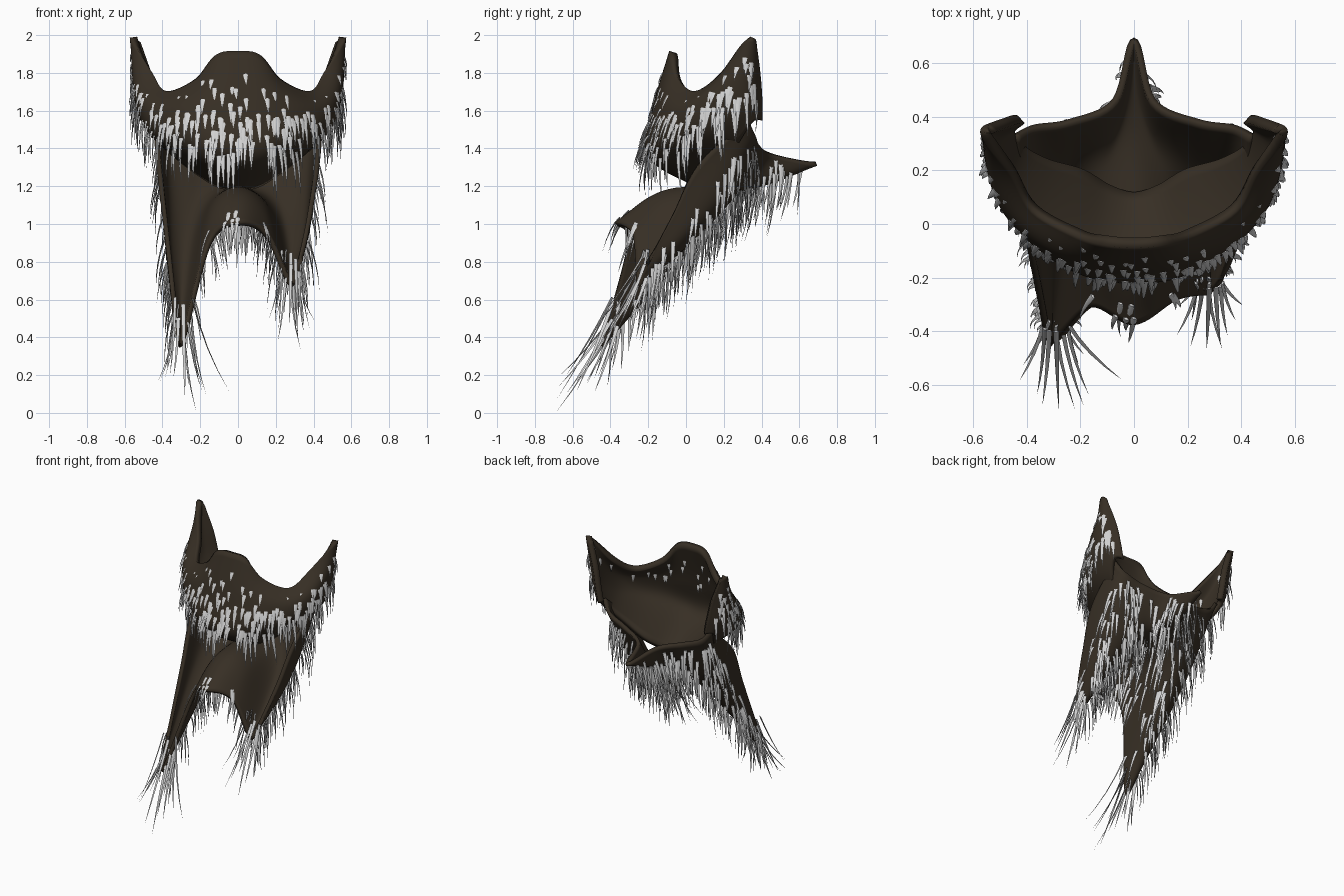
import bpy, math, random
from mathutils import Vector

random.seed(4)
if "Cube" in bpy.data.objects:
    bpy.data.objects.remove(bpy.data.objects["Cube"], do_unlink=True)


def make_material(name, colour):
    mat = bpy.data.materials.new(name)
    mat.use_nodes = True
    mat.diffuse_color = (*colour, 1)
    shader = next(n for n in mat.node_tree.nodes if n.type == "BSDF_PRINCIPLED")
    shader.inputs["Base Color"].default_value = (*colour, 1)
    shader.inputs["Roughness"].default_value = 0.8
    return mat


HIDE = make_material("dark brown hide", (0.038, 0.028, 0.018))
HAIR = make_material("light grey hair", (0.64, 0.64, 0.64))


def make_object(name, verts, faces, material):
    mesh = bpy.data.meshes.new(name)
    mesh.from_pydata(verts, [], faces)
    mesh.materials.append(material)
    obj = bpy.data.objects.new(name, mesh)
    bpy.context.collection.objects.link(obj)
    bpy.ops.object.select_all(action="DESELECT")
    obj.select_set(True)
    bpy.context.view_layer.objects.active = obj
    bpy.ops.object.shade_smooth_by_angle(angle=math.radians(50))
    return obj


def spline(points, t):
    """Smooth curve through the points, t from zero to one."""
    last = len(points) - 1
    s = min(max(t, 0), 1) * last
    i = min(int(s), last - 1)
    f = s - i
    b, c = points[i], points[i + 1]
    a = points[i - 1] if i else b * 2 - c
    d = points[i + 2] if i + 2 <= last else c * 2 - b
    return b + (c - a) * (f / 2) + (a - b * 2.5 + c * 2 - d / 2) * f * f \
        + ((b - c) * 1.5 + (d - a) / 2) * f ** 3


class Sheet:
    """Smooth surface lofted through columns of points."""

    def __init__(self, columns, outward):
        self.columns = columns
        self.outward = outward

    def point(self, u, v):
        return spline([spline(col, v) for col in self.columns], u)

    def along(self, u, v):
        return (self.point(u, v + 0.02) - self.point(u, v - 0.02)).normalized()

    def normal(self, u, v):
        across = self.point(u + 0.01, v) - self.point(u - 0.01, v)
        n = across.cross(self.along(u, v)).normalized()
        return n if n.dot(self.outward(self.point(u, v))) > 0 else -n

    def build(self, name, nu, nv, thickness):
        verts = [self.point(i / nu, j / nv)
                 for i in range(nu + 1) for j in range(nv + 1)]
        row = nv + 1
        faces = [(i * row + j, i * row + j + 1, (i + 1) * row + j + 1, (i + 1) * row + j)
                 for i in range(nu) for j in range(nv)]
        obj = make_object(name, verts, faces, HIDE)
        solid = obj.modifiers.new("thickness", "SOLIDIFY")
        solid.thickness = thickness
        solid.offset = 0
        return obj


def mirrored(half, change=lambda i, j, p: p):
    """Full set of columns from the +x half; change adjusts the -x side."""
    half = [[Vector(p) for p in col] for col in half]
    flip = [[change(i, j, Vector((-p.x, p.y, p.z))) for j, p in enumerate(col)]
            for i, col in enumerate(half)]
    return flip[:0:-1] + half


class Fur:
    """Collects tapered, flattened hair strands into one mesh."""

    def __init__(self):
        self.verts, self.faces = [], []

    def strand(self, root, bend, end, radius, rings=4):
        start = len(self.verts)
        along = (end - root).normalized()
        side = along.cross(bend - root)
        if side.length < 1e-5:
            side = along.cross(Vector((1, 0, 0)))
        side.normalize()
        thick = along.cross(side) * 0.4
        for k in range(rings):
            t = k / rings
            c = root * (1 - t) ** 2 + bend * 2 * t * (1 - t) + end * t * t
            r = radius * (1 - t) ** 0.7
            self.verts += [c + side * r, c + thick * r, c - side * r, c - thick * r]
        self.verts.append(end)
        tip = len(self.verts) - 1
        self.faces.append(tuple(start + m for m in reversed(range(4))))
        for k in range(rings):
            for m in range(4):
                a, b = start + k * 4 + m, start + k * 4 + (m + 1) % 4
                self.faces.append((a, b, tip) if k == rings - 1 else (a, b, b + 4, a + 4))

    def hang(self, sheet, u, v, length, radius, lean, follow, inside=False):
        """Hair falling from the sheet; follow blends gravity with the surface."""
        n = sheet.normal(u, v) * (-1 if inside else 1)
        root = sheet.point(u, v) + n * 0.018
        fall = Vector((random.uniform(-0.12, 0.12), random.uniform(-0.25, 0), -1))
        drift = fall.lerp(sheet.along(u, v), follow)
        end = root + (drift + n * lean) * length
        self.strand(root, root + n * length * lean + drift * length * 0.4, end, radius)

    def build(self, name):
        return make_object(name, self.verts, self.faces, HAIR)


# Collar: open at the back, columns run rim, middle, lower bulge, under edge
collar_half = [
    [(0, -.07, 1.91), (0, -.16, 1.6), (0, -.18, 1.36), (0, .11, 1.19)],
    [(.11, -.06, 1.89), (.13, -.15, 1.6), (.13, -.17, 1.37), (.1, .14, 1.21)],
    [(.21, -.03, 1.76), (.28, -.1, 1.6), (.27, -.1, 1.41), (.2, .2, 1.27)],
    [(.37, .06, 1.69), (.42, 0, 1.6), (.4, .01, 1.46), (.33, .24, 1.37)],
    [(.45, .2, 1.79), (.505, .13, 1.67), (.485, .14, 1.53), (.42, .29, 1.46)],
    [(.55, .33, 1.98), (.54, .31, 1.8), (.515, .31, 1.64), (.46, .35, 1.55)],
    [(.53, .36, 1.96), (.47, .38, 1.79), (.44, .39, 1.65), (.42, .39, 1.55)],
]
collar = Sheet(mirrored(collar_half), lambda p: Vector((p.x, p.y - 0.3, 0)))
collar.build("collar", 72, 24, 0.04)

# Skirt: rear point, front flap and two legs, columns run back to front
skirt_half = [
    [(0, .69, 1.32), (0, .35, 1.2), (0, -.1, 1.17), (0, -.37, 1.0)],
    [(.07, .46, 1.37), (.11, .25, 1.17), (.13, -.09, 1.1), (.15, -.28, .94)],
    [(.24, .38, 1.42), (.24, .22, 1.12), (.25, -.02, .89), (.27, -.26, .69)],
    [(.37, .36, 1.47), (.37, .17, 1.15), (.35, -.03, .92), (.3, -.24, .72)],
    [(.44, .33, 1.55), (.42, .07, 1.32), (.38, -.07, 1.05), (.33, -.2, .8)],
]
LEG_WEIGHT = (0, 0.15, 1, 1, 0.6)


def longer_leg(i, j, p):
    amount = LEG_WEIGHT[i] * (0, 0, 0.3, 1)[j]
    return p + Vector((-0.02, -0.18, -0.3)) * amount


skirt = Sheet(mirrored(skirt_half, longer_leg), lambda p: Vector((p.x * 0.5, 0.7, -0.7)))
skirt.build("skirt", 64, 32, 0.025)

# Collar hair: short near the rim, long and dense on the lower bulge
fur = Fur()
for _ in range(240):
    v = random.triangular(0.1, 0.75, 0.54)
    fur.hang(collar, random.uniform(0.04, 0.96), v,
             (0.02 + 0.26 * v) * random.uniform(0.7, 1.2), 0.014, 0.16, 0.3)
for _ in range(25):
    fur.hang(collar, random.uniform(0.05, 0.95), random.uniform(0.1, 0.35),
             0.06, 0.012, 0.15, 0.5, inside=True)
fur.build("collar_hair")

# Skirt hair: covers the rear and underside
fur = Fur()
for _ in range(360):
    fur.hang(skirt, random.uniform(0.07, 0.93), random.uniform(0.03, 0.97),
             random.uniform(0.14, 0.27), 0.012, 0.18, 0.08)
# A few strands on the front flap
for _ in range(8):
    fur.hang(skirt, random.uniform(0.36, 0.64), random.uniform(0.88, 0.98),
             random.uniform(0.15, 0.3), 0.012, 0.2, 0.2, inside=True)
fur.build("skirt_hair")

# Long hair fanning out from both leg tips
fur = Fur()
fans = [
    (Vector((-0.29, -0.38, 0.5)), Vector((-0.28, -0.58, 0.08)), 0.25),
    (Vector((0.28, -0.22, 0.76)), Vector((0.27, -0.36, 0.42)), 0.18),
]
for root, target, spread in fans:
    count = 12
    for k in range(count):
        angle = math.tau * k / count
        reach = random.uniform(0.3, 1)
        start = root + Vector((math.cos(angle) * 0.05, 0.02 * math.sin(angle),
                               random.uniform(-0.05, 0.12)))
        end = target + Vector((math.cos(angle) * spread * reach,
                               math.sin(angle) * 0.11, random.uniform(-0.05, 0.12)))
        bend = start.lerp(end, 0.5) + Vector(((root.x - end.x) * 0.15, 0, -0.03))
        fur.strand(start, bend, end, 0.011)
    # One strand marks the lowest reach of the fan
    fur.strand(root, root.lerp(target, 0.6), target + Vector((0.06, -0.11, -0.08)), 0.011)
fur.build("leg_tip_hair")
